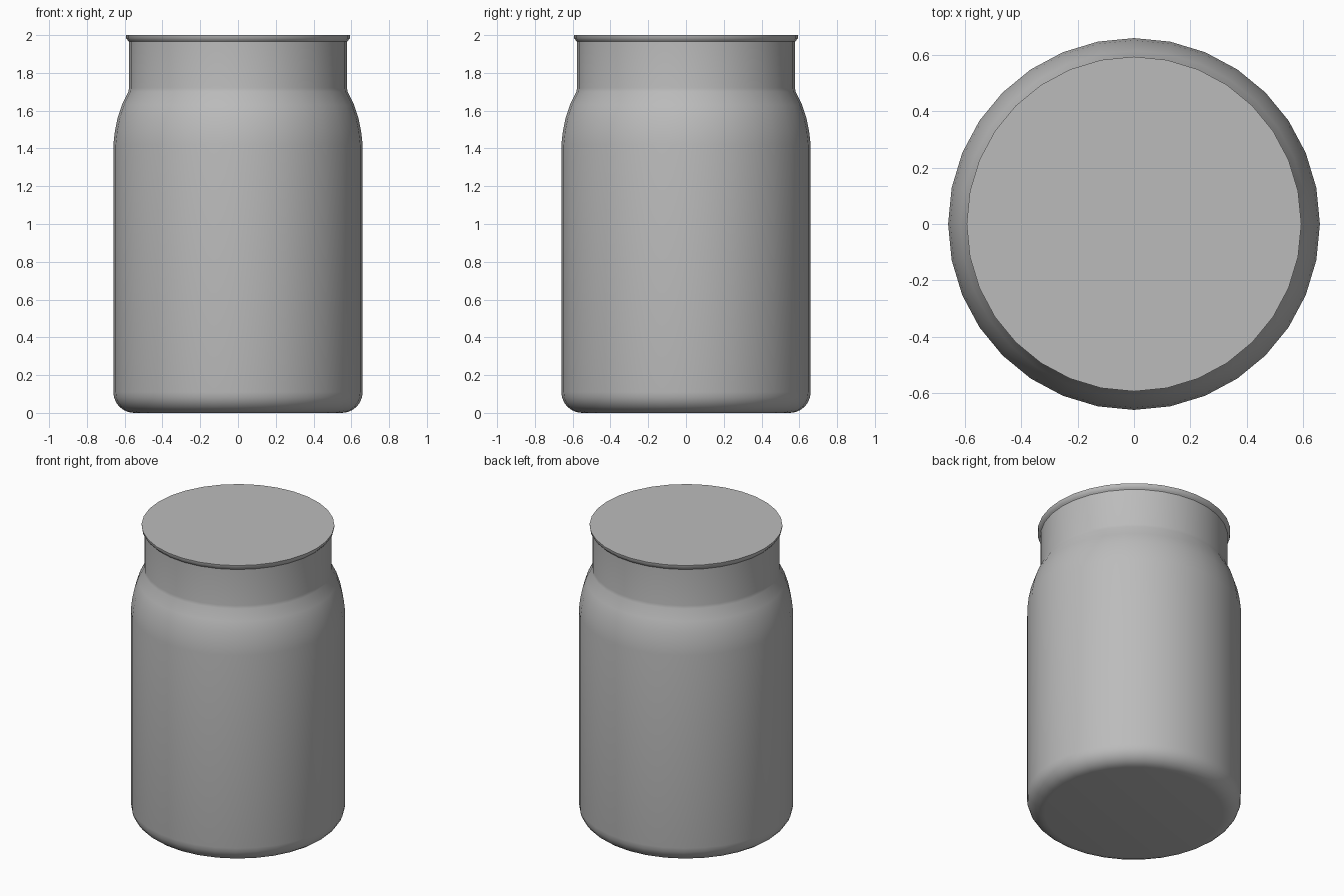
import bpy, bmesh, math
from mathutils import Matrix

# Remove the default object
cube = bpy.data.objects.get("Cube")
if cube:
    bpy.data.objects.remove(cube)

SEGMENTS = 32

# Single grey material
grey = bpy.data.materials.new("plain grey")
grey.use_nodes = True
colour = (0.5, 0.5, 0.5, 1)
grey.diffuse_color = colour
grey.node_tree.nodes["Principled BSDF"].inputs["Base Color"].default_value = colour

# Profile as (radius, height): rounded base, straight wall, shoulder, neck, lip
BODY, CORNER = 0.66, 0.11
base = [(BODY - CORNER + CORNER * math.sin(a), CORNER - CORNER * math.cos(a))
        for a in (math.radians(90 * i / 6) for i in range(7))]
shoulder = [(BODY, 1.42), (0.652, 1.49), (0.638, 1.56), (0.615, 1.63), (0.58, 1.7)]
neck = [(0.577, 1.72), (0.577, 1.965), (0.583, 1.972), (0.592, 1.982), (0.594, 2.0)]
profile = base + shoulder + neck

# Revolve the profile and close both ends
bm = bmesh.new()
rings = [[bm.verts.new((r * math.cos(t), r * math.sin(t), z))
          for t in (math.tau * i / SEGMENTS for i in range(SEGMENTS))]
         for r, z in profile]
for low, high in zip(rings, rings[1:]):
    for i in range(SEGMENTS):
        j = (i + 1) % SEGMENTS
        bm.faces.new((low[i], low[j], high[j], high[i]))
bm.faces.new(rings[0][::-1])
bm.faces.new(rings[-1])
mesh = bpy.data.meshes.new("jar")
bm.to_mesh(mesh)
bm.free()
mesh.materials.append(grey)

jar = bpy.data.objects.new("jar", mesh)
bpy.context.collection.objects.link(jar)
bpy.context.view_layer.objects.active = jar
jar.select_set(True)
bpy.ops.object.shade_smooth_by_angle(angle=math.radians(40))
